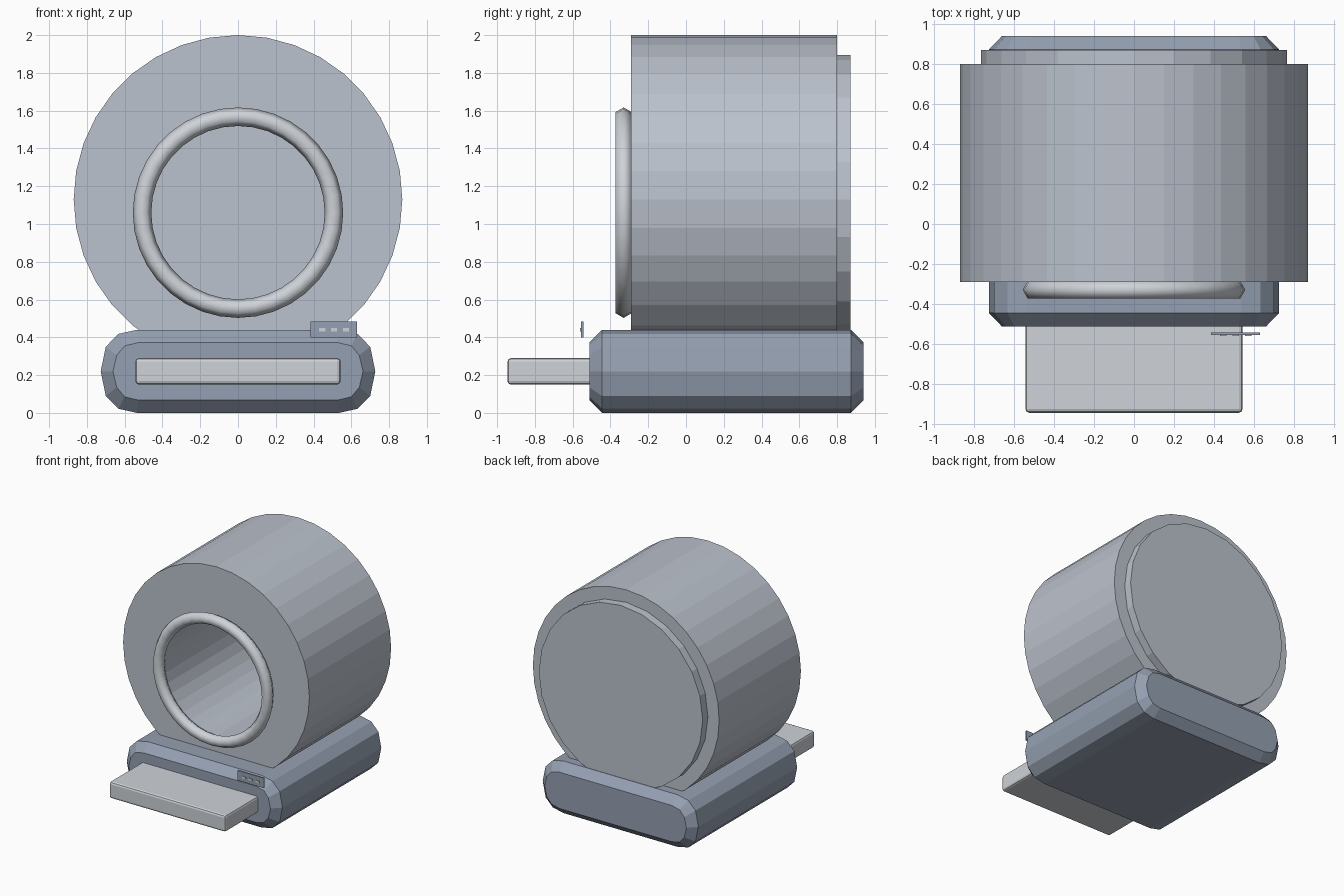
import bpy, bmesh, math

if "Cube" in bpy.data.objects:
    bpy.data.objects.remove(bpy.data.objects["Cube"])


def material(name, rgb):
    m = bpy.data.materials.new(name)
    m.diffuse_color = (*rgb, 1)
    m.use_nodes = True
    m.node_tree.nodes["Principled BSDF"].inputs["Base Color"].default_value = m.diffuse_color
    return m


shell = material("shell_grey", (0.50, 0.54, 0.61))
slate = material("slate_blue", (0.30, 0.35, 0.44))
light = material("light_grey", (0.62, 0.65, 0.69))


def finish(bm, name, mat):
    bmesh.ops.recalc_face_normals(bm, faces=bm.faces)
    me = bpy.data.meshes.new(name)
    bm.to_mesh(me)
    bm.free()
    ob = bpy.data.objects.new(name, me)
    bpy.context.collection.objects.link(ob)
    me.materials.append(mat)
    return ob


def circle(r, z, n):
    return [(r * math.sin(2 * math.pi * i / n), z + r * math.cos(2 * math.pi * i / n))
            for i in range(n)]


def loft(name, sections, mat, closed=False):
    """Skin (y, xz outline) sections; either cap the ends or close into a tube."""
    bm = bmesh.new()
    rings = [[bm.verts.new((x, y, z)) for x, z in pts] for y, pts in sections]
    n = len(rings[0])
    pairs = list(zip(rings, rings[1:]))
    if closed:
        pairs.append((rings[-1], rings[0]))
    else:
        bm.faces.new(rings[0])
        bm.faces.new(rings[-1])
    for a, b in pairs:
        for i in range(n):
            j = (i + 1) % n
            bm.faces.new((a[i], a[j], b[j], b[i]))
    return finish(bm, name, mat)


def box(name, lo, hi, mat, bevel=0):
    bm = bmesh.new()
    bmesh.ops.create_cube(bm, size=1)
    for v in bm.verts:
        v.co = [l + (c + 0.5) * (h - l) for l, h, c in zip(lo, hi, v.co)]
    ob = finish(bm, name, mat)
    if bevel:
        mod = ob.modifiers.new("bevel", 'BEVEL')
        mod.width = bevel
        mod.segments = 2
    return ob


def mirrored(quarter, zc):
    """Full outline from (x, height above centre) points running side to top."""
    right = quarter + [(x, -h) for x, h in quarter[:0:-1]][::1]
    top = quarter[::-1]
    low = [(x, -h) for x, h in quarter[1:]]
    side = top + low
    left = [(-x, h) for x, h in side[::-1]]
    left = [p for p in left]
    return [(x, zc + h) for x, h in side + left]


# Drum with an off-centre bore
loft("scanner_drum", [(-0.29, circle(0.87, 1.13, 36)), (0.80, circle(0.87, 1.13, 36)),
                      (0.80, circle(0.485, 1.06, 36)), (-0.29, circle(0.485, 1.06, 36))],
     shell, closed=True)

# Rear cover closing the bore
loft("rear_cover", [(0.795, circle(0.765, 1.13, 24)), (0.87, circle(0.765, 1.13, 24))], shell)

# Rim around the bore opening
bpy.ops.mesh.primitive_torus_add(major_segments=36, minor_segments=6, major_radius=0.508,
                                 minor_radius=0.049, location=(0, -0.33, 1.06),
                                 rotation=(math.pi / 2, 0, 0))
rim = bpy.context.object
rim.name = "bore_rim"
rim.data.materials.append(light)
bpy.ops.object.shade_smooth()

# Rounded base with chamfered ends
outer = mirrored([(0.727, 0), (0.70, 0.130), (0.633, 0.198), (0.535, 0.22)], 0.22)
inner = mirrored([(0.662, 0), (0.642, 0.085), (0.60, 0.135), (0.525, 0.153)], 0.22)
loft("base", [(-0.512, inner), (-0.445, outer), (0.873, outer), (0.94, inner)], slate)

# Sliding patient table
box("table", (-0.543, -0.945, 0.15), (0.543, -0.40, 0.29), light, 0.018)

# Control panel with three buttons
box("control_panel", (0.385, -0.555, 0.40), (0.63, -0.543, 0.484), slate)
for i in range(3):
    x = 0.446 + 0.063 * i
    box(f"button_{i + 1}", (x - 0.016, -0.561, 0.432), (x + 0.016, -0.553, 0.45), light)
